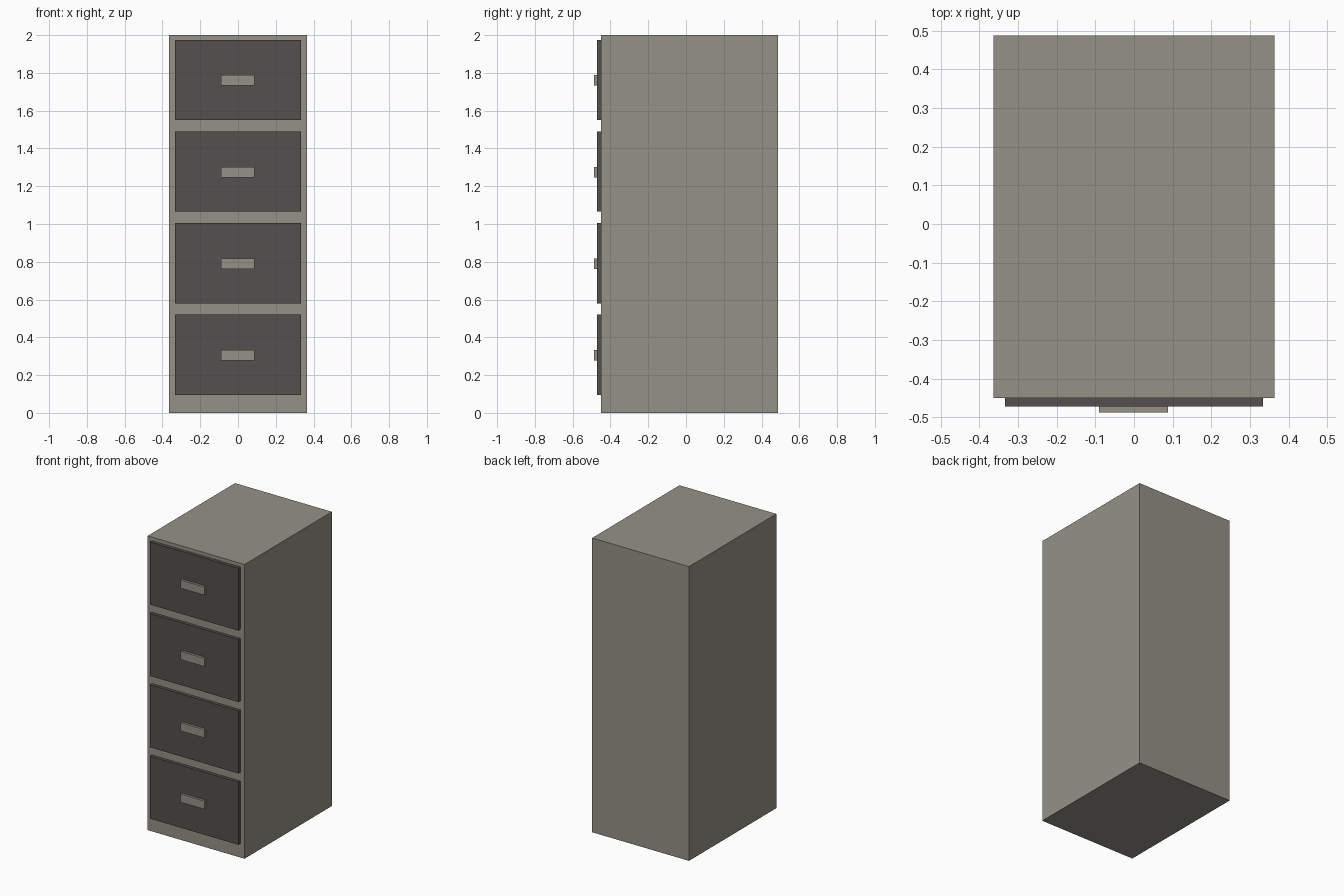
import bpy, bmesh

if "Cube" in bpy.data.objects:
    bpy.data.objects.remove(bpy.data.objects["Cube"])


def material(name, rgb):
    m = bpy.data.materials.new(name)
    m.diffuse_color = (*rgb, 1.0)
    m.use_nodes = True
    m.node_tree.nodes["Principled BSDF"].inputs["Base Color"].default_value = m.diffuse_color
    return m


GREY = material("warm_grey", (0.30, 0.285, 0.238))
DARK = material("dark_grey", (0.088, 0.079, 0.077))


def box(name, lo, hi, mat, open_back=False):
    """Axis-aligned box; open_back drops the hidden face on the +y side."""
    bm = bmesh.new()
    bmesh.ops.create_cube(bm, size=1.0)
    for v in bm.verts:
        v.co = [lo[i] + (v.co[i] + 0.5) * (hi[i] - lo[i]) for i in range(3)]
    if open_back:
        bm.normal_update()
        back = [f for f in bm.faces if f.normal.y > 0.5]
        bmesh.ops.delete(bm, geom=back, context='FACES_ONLY')
    mesh = bpy.data.meshes.new(name)
    bm.to_mesh(mesh)
    bm.free()
    mesh.materials.append(mat)
    obj = bpy.data.objects.new(name, mesh)
    bpy.context.collection.objects.link(obj)
    return obj


# cabinet body
box("cabinet_body", (-0.364, -0.45, 0), (0.364, 0.488, 2.0), GREY)

# four drawer fronts, each with a small handle plate
for i in range(4):
    z = 0.095 + i * 0.485
    box(f"drawer_front_{i + 1}", (-0.333, -0.472, z), (0.333, -0.45, z + 0.425), DARK, True)
    box(f"drawer_handle_{i + 1}", (-0.09, -0.488, z + 0.182), (0.088, -0.472, z + 0.238), GREY, True)
